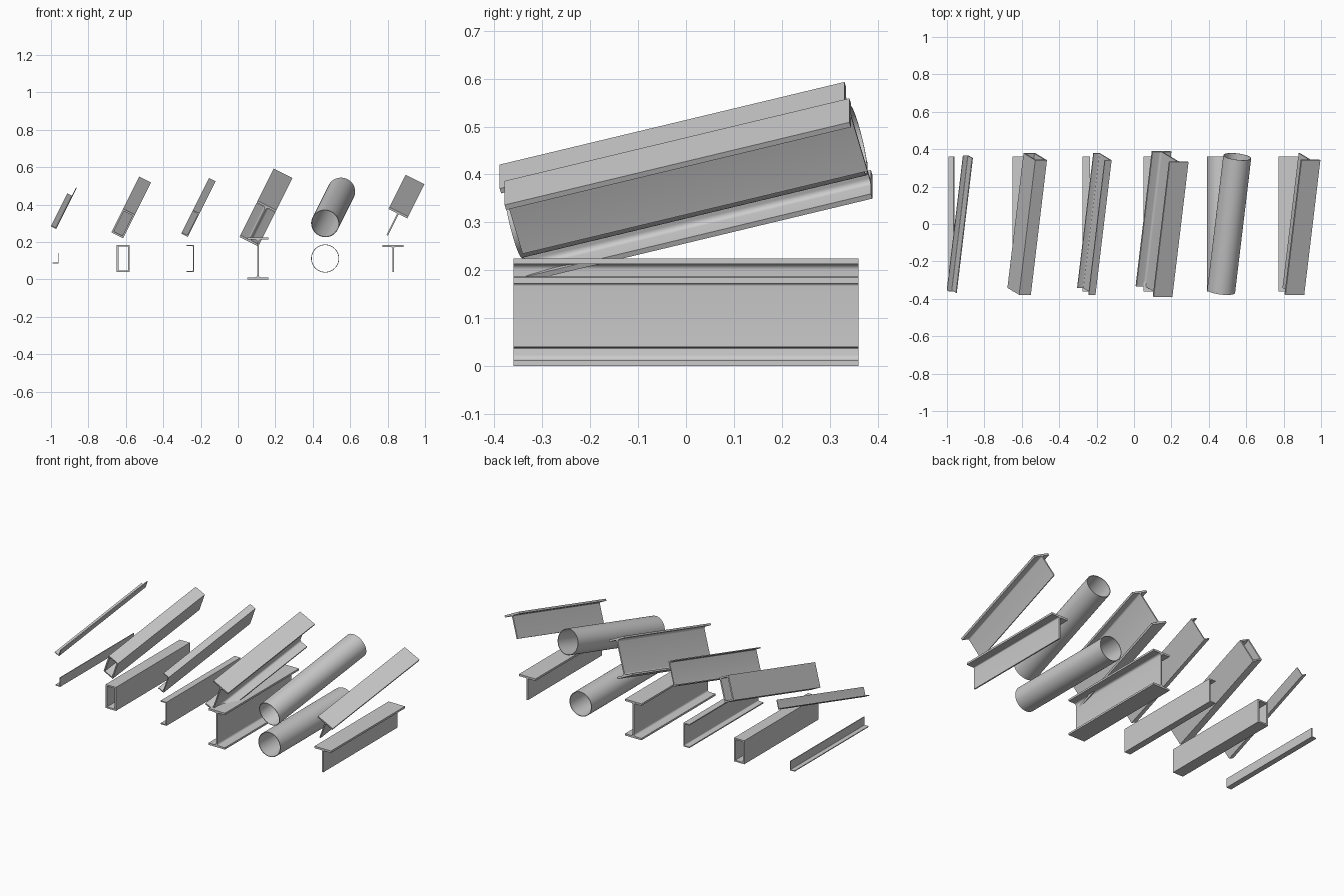
import bpy, bmesh, math
from mathutils import Vector

if "Cube" in bpy.data.objects:
    bpy.data.objects.remove(bpy.data.objects["Cube"])

LENGTH = 0.72
PITCH, ROLL = math.radians(15), math.atan(0.5)
AXIS_Z = 0.114
LIFT = Vector((0.043, 0, 0.273))


def outline(pts, seg=5):
    """Points (x, z[, radius]) to a loop, with rounded corners where a radius is given."""
    out, n = [], len(pts)
    for i, p in enumerate(pts):
        c = Vector(p[:2])
        if len(p) < 3:
            out.append(c)
            continue
        a = (Vector(pts[i - 1][:2]) - c).normalized()
        b = (Vector(pts[(i + 1) % n][:2]) - c).normalized()
        r = p[2]
        centre = c + (a + b) * r
        for k in range(seg + 1):
            t = k / seg * math.pi / 2
            out.append(centre - b * r * math.cos(t) - a * r * math.sin(t))
    return out


def rect(w, h):
    return outline([(-w, -h), (w, -h), (w, h), (-w, h)])


def circle(r, n=64):
    return [Vector((r * math.cos(2 * math.pi * i / n), r * math.sin(2 * math.pi * i / n)))
            for i in range(n)]


def bar(name, loops, length, loc, rot):
    """Extrude one solid outline, or an outer and inner outline, along y."""
    bm = bmesh.new()
    rings = [[[bm.verts.new((p.x, y, p.y)) for p in lp] for lp in loops]
             for y in (-length / 2, length / 2)]
    for f, b in zip(*rings):
        for i in range(len(f)):
            bm.faces.new((f[i - 1], f[i], b[i], b[i - 1]))
    for end in rings:
        if len(end) == 1:
            bm.faces.new(end[0])
        else:
            o, n = end
            for i in range(len(o)):
                bm.faces.new((o[i - 1], o[i], n[i], n[i - 1]))
    bmesh.ops.recalc_face_normals(bm, faces=bm.faces)
    me = bpy.data.meshes.new(name)
    bm.to_mesh(me)
    bm.free()
    ob = bpy.data.objects.new(name, me)
    bpy.context.collection.objects.link(ob)
    ob.location, ob.rotation_euler = loc, rot
    bpy.ops.object.select_all(action='DESELECT')
    ob.select_set(True)
    bpy.context.view_layer.objects.active = ob
    bpy.ops.object.shade_smooth_by_angle(angle=math.radians(30))


# I section: half width, half height, flange and half web thickness, root radius
w, h, f, t, r = 0.056, 0.112, 0.0115, 0.004, 0.012
i_section = outline([(-w, -h), (w, -h), (w, f - h), (t, f - h, r), (t, h - f, r), (w, h - f),
                     (w, h), (-w, h), (-w, h - f), (-t, h - f, r), (-t, f - h, r), (-w, f - h)])
# T section
h, f, r = 0.0725, 0.012, 0.006
t_section = outline([(-t, -h), (t, -h), (t, h - f, r), (w, h - f),
                     (w, h), (-w, h), (-w, h - f), (-t, h - f, r)])
# Channel, open to the left
w, t, r = 0.02, 0.0065, 0.005
c_section = outline([(-w, -h), (w, -h), (w, h), (-w, h), (-w, h - t),
                     (w - t, h - t, r), (w - t, t - h, r), (-w, t - h)])
# Angle with its upright leg on the right
w, t, lo, hi = 0.0165, 0.005, -0.026, 0.030
l_section = outline([(-w, lo), (w, lo), (w, hi), (w - t, hi), (w - t, lo + t, 0.003), (-w, lo + t)])

sections = [
    ("angle_bar", -0.975, [l_section]),
    ("box_tube", -0.614, [rect(0.035, 0.0725), rect(0.026, 0.0635)]),
    ("channel", -0.255, [c_section]),
    ("i_beam", 0.107, [i_section]),
    ("round_tube", 0.466, [circle(0.075), circle(0.0715)]),
    ("t_bar", 0.829, [t_section]),
]

# Level bars below, tilted bars above
for name, x, loops in sections:
    base = Vector((x, 0, AXIS_Z - 0.002))
    bar(name + "_level", loops, LENGTH, base, (0, 0, 0))
    bar(name + "_tilted", loops, LENGTH / math.cos(PITCH), base + LIFT, (PITCH, ROLL, 0))
